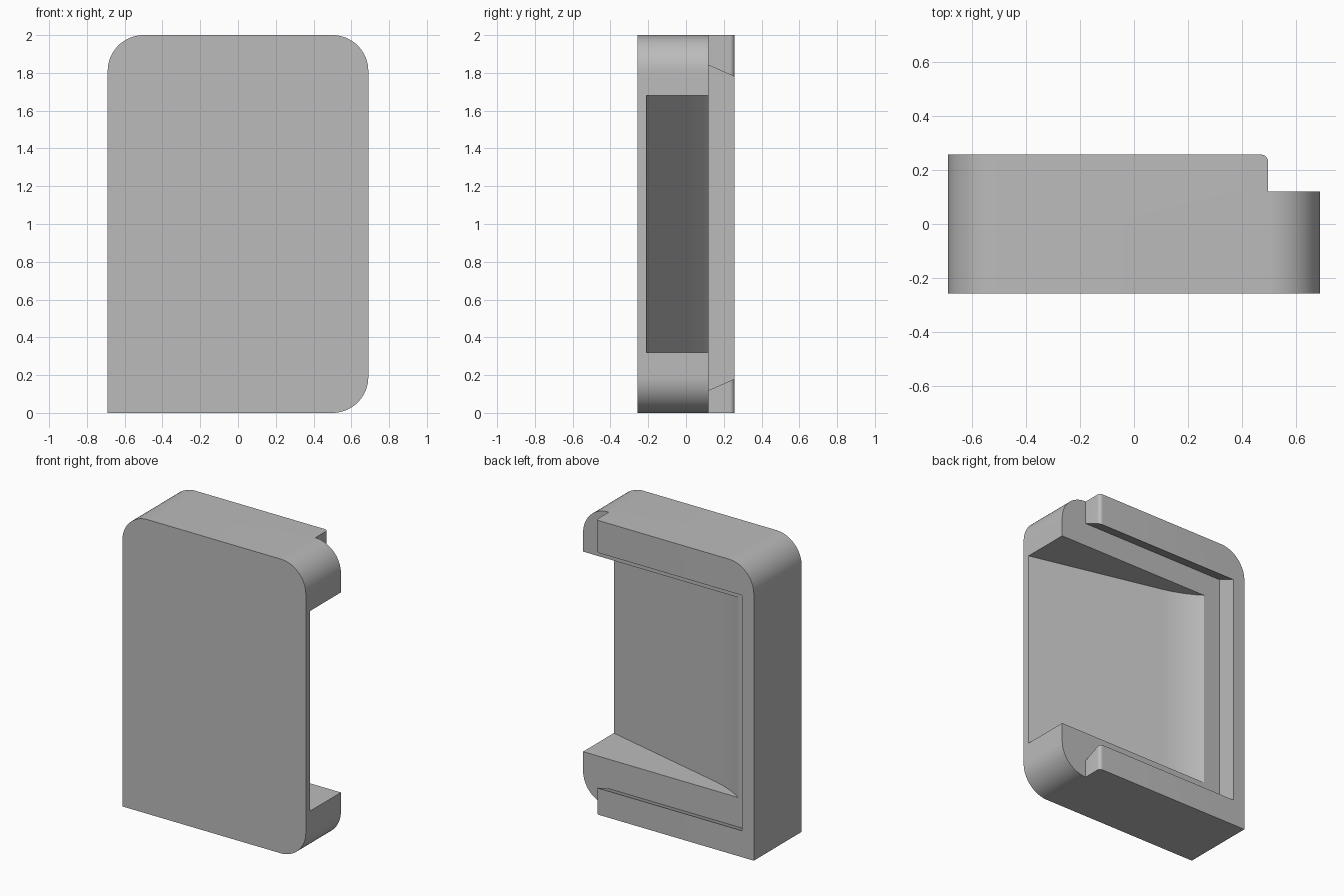
import bpy
import bmesh
from math import pi, sin, cos, radians
from mathutils import Vector

cube = bpy.data.objects.get("Cube")
if cube:
    bpy.data.objects.remove(cube, do_unlink=True)

W, H, D = 0.69, 2.0, 0.257      # half width, height, half depth
R = 0.19                        # outer corner radius
FLOOR = 0.12                    # groove floor depth
RAIL_END = 0.497                # where the rails stop
OUT = 0.9                       # overshoot for cutters

grey = bpy.data.materials.new("Plain grey")
grey.use_nodes = True
grey.diffuse_color = (0.5, 0.5, 0.5, 1)
grey.node_tree.nodes["Principled BSDF"].inputs["Base Color"].default_value = (0.5, 0.5, 0.5, 1)


def arc(cx, cy, r, start, steps=16):
    """Quarter circle, counter-clockwise from the start angle."""
    return [(cx + r * cos(start + pi / 2 * i / steps),
             cy + r * sin(start + pi / 2 * i / steps)) for i in range(steps + 1)]


def prism(name, profile, place, a, b):
    """Extrude a 2D profile from a to b; place(u, v, w) gives the 3D point."""
    bm = bmesh.new()
    near = [bm.verts.new(place(u, v, a)) for u, v in profile]
    far = [bm.verts.new(place(u, v, b)) for u, v in profile]
    bm.faces.new(near)
    bm.faces.new(far)
    for i in range(len(near)):
        j = (i + 1) % len(near)
        bm.faces.new((near[i], near[j], far[j], far[i]))
    bmesh.ops.recalc_face_normals(bm, faces=bm.faces)
    mesh = bpy.data.meshes.new(name)
    bm.to_mesh(mesh)
    bm.free()
    mesh.materials.append(grey)
    obj = bpy.data.objects.new(name, mesh)
    bpy.context.collection.objects.link(obj)
    return obj


def along_x(u, v, w):
    return Vector((w, u, v))


def along_y(u, v, w):
    return Vector((u, w, v))


def along_z(u, v, w):
    return Vector((u, v, w))


# Body: block with three rounded corners and one square corner
outline = [(-W, 0)]
outline += arc(W - R, R, R, -pi / 2)
outline += arc(W - R, H - R, R, 0)
outline += arc(R - W, H - R, R, pi / 2)
body = prism("body", outline, along_y, -D, D)

# Dovetail groove, wider at its floor, open at the left end
dovetail = [(FLOOR, 0.12), (D, 0.18), (D + 0.1, 0.18),
            (D + 0.1, H - 0.22), (D, H - 0.22), (FLOOR, H - 0.16)]
groove = prism("groove_cutter", dovetail, along_x, -0.60, OUT)

# Step that shortens the rails, rounding their outer corner
r = 0.025
step_profile = [(OUT, FLOOR), (OUT, D + 0.1), (RAIL_END - r, D + 0.1)]
step_profile += arc(RAIL_END - r, D - r, r, 0, 8)[::-1]
step_profile += [(RAIL_END, FLOOR)]
step = prism("step_cutter", step_profile, along_z, -0.1, H + 0.1)

# Ramped pocket: straight slope that curls up at its closed end
slope = 0.24
ramp = [(OUT, -0.21 - slope * (OUT - W)), (OUT, 0.2), (-0.475, 0.2)]
p0, p1, p2 = Vector((-0.475, FLOOR)), Vector((-0.365, 0.043)), Vector((-0.22, 0.008))
for i in range(13):
    t = i / 12
    ramp.append(tuple(p0 * (1 - t) ** 2 + p1 * 2 * t * (1 - t) + p2 * t * t))
pocket = prism("pocket_cutter", ramp, along_z, 0.32, 1.68)

for cutter in (groove, step, pocket):
    mod = body.modifiers.new(cutter.name, 'BOOLEAN')
    mod.operation = 'DIFFERENCE'
    mod.solver = 'EXACT'
    mod.object = cutter

# Bake the cuts and drop the cutters
bpy.context.view_layer.update()
baked = bpy.data.meshes.new_from_object(
    body.evaluated_get(bpy.context.evaluated_depsgraph_get()))
body.modifiers.clear()
body.data = baked
for cutter in (groove, step, pocket):
    bpy.data.objects.remove(cutter, do_unlink=True)

# Smooth the rounded parts, keep the edges sharp
bpy.ops.object.select_all(action='DESELECT')
body.select_set(True)
bpy.context.view_layer.objects.active = body
bpy.ops.object.shade_smooth_by_angle(angle=radians(25))
